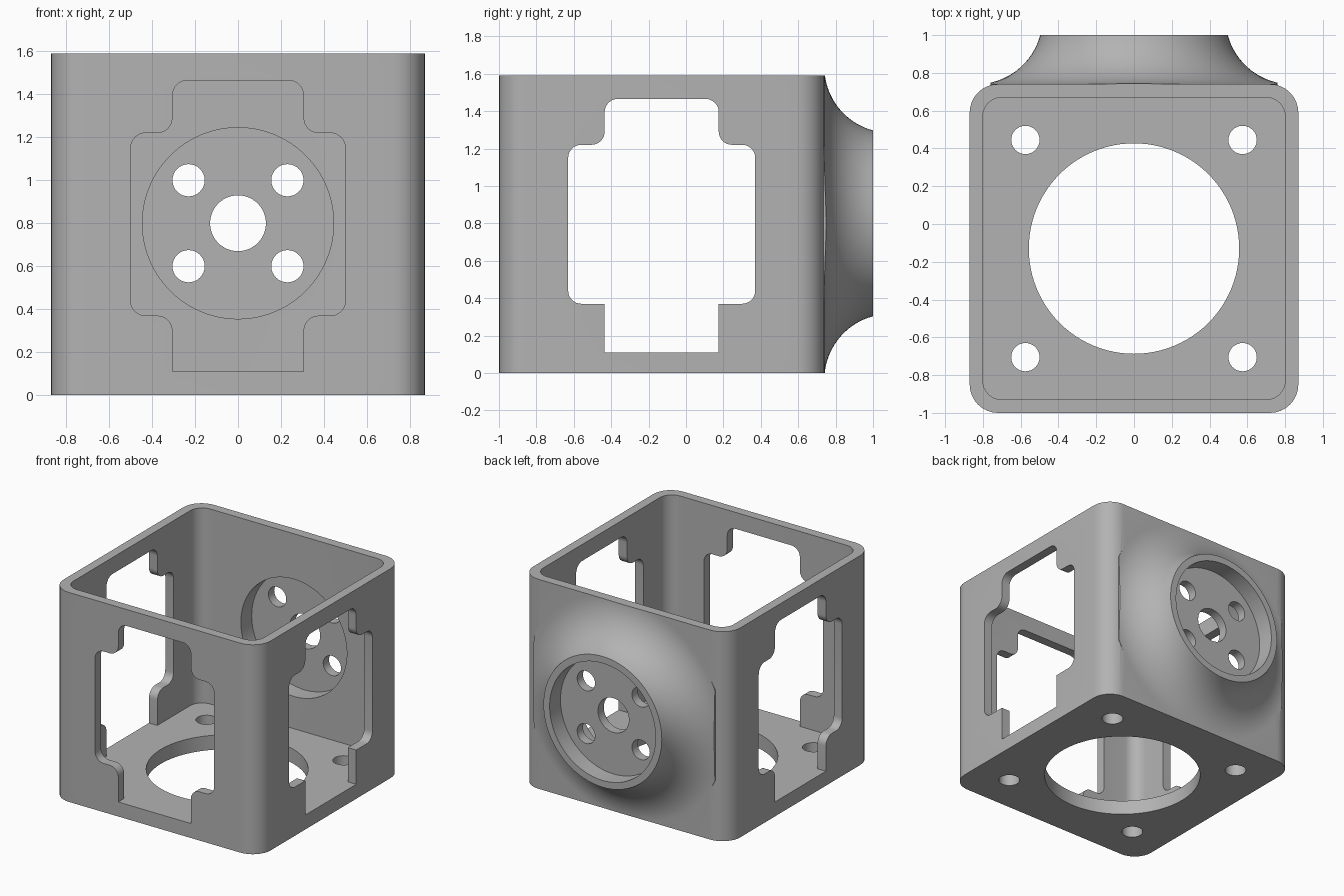
import bpy, bmesh, math
from mathutils import Vector, Matrix

cube = bpy.data.objects.get("Cube")
if cube:
    bpy.data.objects.remove(cube, do_unlink=True)

grey = bpy.data.materials.new("plain grey")
grey.use_nodes = True
colour = (0.45, 0.45, 0.45, 1)
grey.diffuse_color = colour
grey.node_tree.nodes["Principled BSDF"].inputs["Base Color"].default_value = colour

MID_Y, MID_Z, TOP, FLOOR = -0.13, 0.8, 1.59, 0.11
BACK, WALL = 0.74, 0.07


def finish(name, bm):
    bmesh.ops.recalc_face_normals(bm, faces=bm.faces)
    mesh = bpy.data.meshes.new(name)
    bm.to_mesh(mesh)
    bm.free()
    mesh.materials.append(grey)
    obj = bpy.data.objects.new(name, mesh)
    bpy.context.collection.objects.link(obj)
    return obj


def prism(name, points, axis, lo, hi):
    """Extrude a flat outline along one axis."""
    place = {"x": lambda u, v, w: (w, u, v),
             "y": lambda u, v, w: (u, w, v),
             "z": lambda u, v, w: (u, v, w)}[axis]
    bm = bmesh.new()
    face = bm.faces.new([bm.verts.new(place(u, v, lo)) for u, v in points])
    new = bmesh.ops.extrude_face_region(bm, geom=[face])["geom"]
    bmesh.ops.translate(bm, vec=place(0, 0, hi - lo),
                        verts=[g for g in new if isinstance(g, bmesh.types.BMVert)])
    return finish(name, bm)


def rounded(corners, steps=8):
    """Outline from right-angled (u, v, radius) corners."""
    out = []
    for i, (u, v, r) in enumerate(corners):
        p = Vector((u, v))
        if r == 0:
            out.append(p)
            continue
        a = (Vector(corners[i - 1][:2]) - p).normalized()
        b = (Vector(corners[(i + 1) % len(corners)][:2]) - p).normalized()
        for k in range(steps + 1):
            t = k / steps * math.pi / 2
            out.append(p + r * (a + b - b * math.cos(t) - a * math.sin(t)))
    return out


def rectangle(half, lo, hi, r):
    return rounded([(-half, lo, r), (half, lo, r), (half, hi, r), (-half, hi, r)])


def circle(u, v, r, n=64):
    return [(u + r * math.cos(k * math.tau / n), v + r * math.sin(k * math.tau / n))
            for k in range(n)]


def window(mid, step_radius):
    """Stepped window outline, mirrored about its centre line."""
    r = 0.07
    half = [(0.305, FLOOR, 0), (0.305, 0.37, step_radius), (0.5, 0.37, r),
            (0.5, 1.22, r), (0.305, 1.22, r), (0.305, 1.465, r)]
    other = [(-u, v, q) for u, v, q in reversed(half)]
    return rounded([(mid + u, v, q) for u, v, q in half + other])


def boolean(target, tool, operation):
    mod = target.modifiers.new(operation, "BOOLEAN")
    mod.operation, mod.object, mod.solver = operation, tool, "EXACT"
    bpy.context.view_layer.objects.active = target
    bpy.ops.object.modifier_apply(modifier=mod.name)
    bpy.data.objects.remove(tool, do_unlink=True)


# Outer block of the housing
housing = prism("housing", rectangle(0.87, -1, BACK, 0.15), "z", 0, TOP)

# Flared round mount on the back, trimmed to the block
R, cr, cy = 0.35, 0.835, BACK + 0.35
end = math.acos((cy - 1) / R)
profile = [(0, 0.69), (cr, 0.69)]
for k in range(17):
    t = end * k / 16
    profile.append((cr - R * math.sin(t), cy - R * math.cos(t)))
profile.append((0, 1))
bm = bmesh.new()
verts = [bm.verts.new((r, y, 0)) for r, y in profile]
edges = [bm.edges.new(pair) for pair in zip(verts, verts[1:])]
bmesh.ops.spin(bm, geom=verts + edges, cent=(0, 0, 0), axis=(0, 1, 0),
               angle=math.tau, steps=96)
bmesh.ops.remove_doubles(bm, verts=bm.verts, dist=0.0005)
bmesh.ops.translate(bm, vec=(0, 0, MID_Z), verts=bm.verts)
flare = finish("flare", bm)
trim = prism("trim", [(-0.76, 0), (0.76, 0), (0.76, TOP), (-0.76, TOP)], "y", 0.5, 1.2)
boolean(flare, trim, "INTERSECT")
boolean(housing, flare, "UNION")

# Open cavity above the floor
cavity = prism("cavity", rectangle(0.8, -0.93, BACK - WALL, 0.1), "z", FLOOR, 2)
boolean(housing, cavity, "DIFFERENCE")

# Stepped windows in the front and both sides
cuts = [prism("front_window", window(0, 0.07), "y", -1.2, -0.8),
        prism("left_window", window(MID_Y, 0), "x", 0.7, 1.1),
        prism("right_window", window(MID_Y, 0.07), "x", -1.1, -0.7)]

# Floor opening and its corner holes
cuts.append(prism("floor_opening", circle(0, MID_Y, 0.557, 96), "z", -0.2, 0.2))
for sx in (-1, 1):
    for sy in (-1, 1):
        cuts.append(prism("floor_hole", circle(sx * 0.575, MID_Y + sy * 0.575, 0.075, 32),
                          "z", -0.2, 0.2))
        cuts.append(prism("mount_hole", circle(sx * 0.23, MID_Z + sy * 0.2, 0.075, 32),
                          "y", 0.75, 0.95))

# Recesses on both faces of the mount plate, and its centre hole
cuts.append(prism("inner_recess", circle(0, MID_Z, 0.445, 96), "y", 0.5, 0.8))
cuts.append(prism("outer_recess", circle(0, MID_Z, 0.445, 96), "y", 0.87, 1.2))
cuts.append(prism("centre_hole", circle(0, MID_Z, 0.13, 48), "y", 0.7, 0.95))
for cut in cuts:
    boolean(housing, cut, "DIFFERENCE")

# Smooth the curved surfaces, keep edges crisp
bpy.ops.object.select_all(action="DESELECT")
housing.select_set(True)
bpy.context.view_layer.objects.active = housing
bpy.ops.object.shade_smooth_by_angle(angle=math.radians(30))
